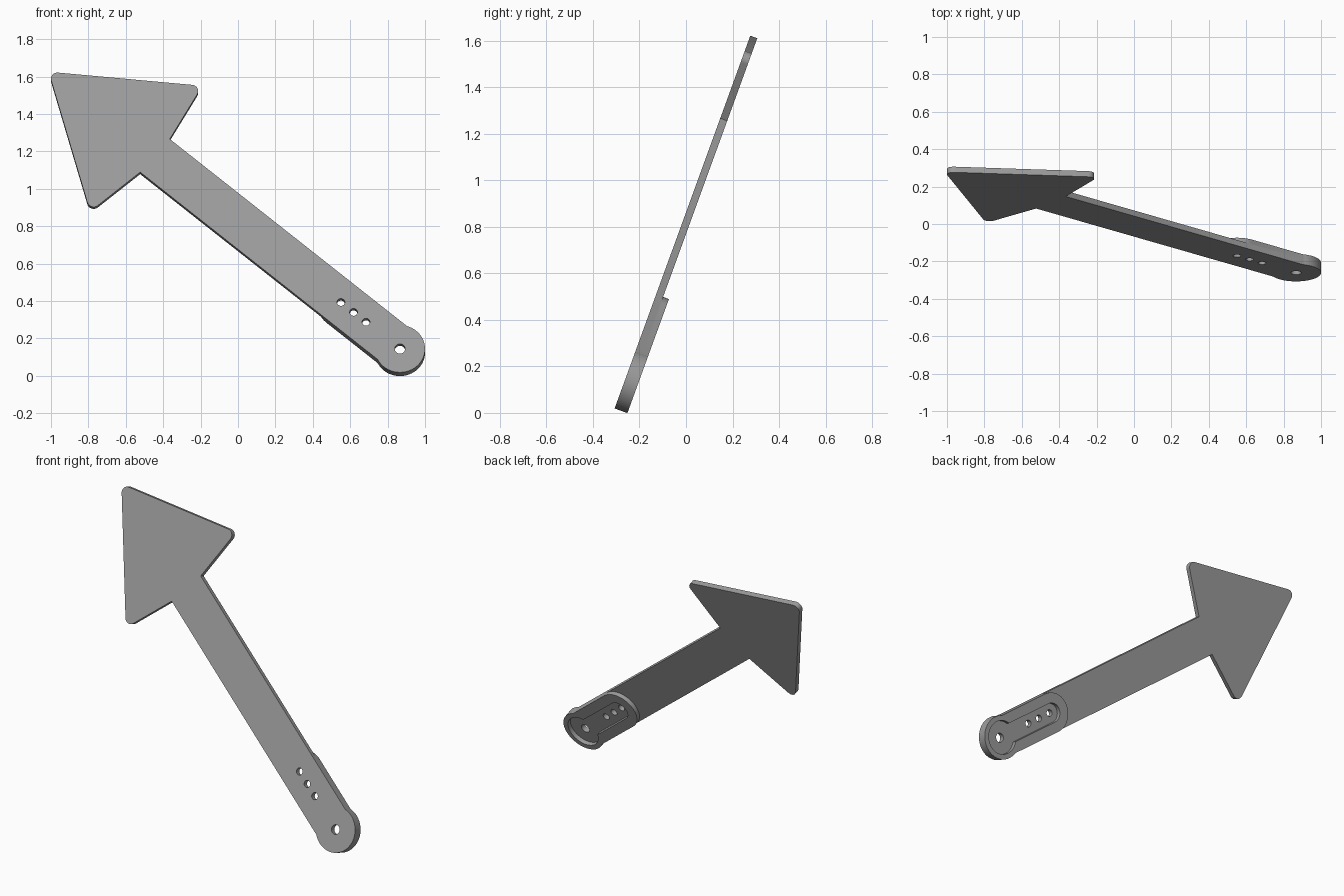
import bpy, bmesh, math
from mathutils import Matrix, Vector

if "Cube" in bpy.data.objects:
    bpy.data.objects.remove(bpy.data.objects["Cube"])

# Local frame: s runs along the shaft, t across it, n through the thickness
TILT, TURN = math.radians(20), math.radians(140)
UP = Vector((0, math.sin(TILT), math.cos(TILT)))
X = Vector((1, 0, 0))
S = X * math.cos(TURN) + UP * math.sin(TURN)
T = X * math.sin(TURN) - UP * math.cos(TURN)
N = S.cross(T)
FRAME = Matrix((S, T, N)).transposed().to_4x4()
FRAME.translation = (0.866, -0.261, 0.145)

HALF, PIVOT_R, PLATE, TOTAL = 0.123, 0.134, 0.032, 0.0585
HOLES = [(0, 0.028), (0.237, 0.021), (0.324, 0.021), (0.412, 0.021)]

grey = bpy.data.materials.new("grey")
grey.diffuse_color = (0.33, 0.33, 0.33, 1)
grey.use_nodes = True
grey.node_tree.nodes["Principled BSDF"].inputs["Base Color"].default_value = grey.diffuse_color


def arc(cs, r, a0, a1, n=24, ct=0.0):
    """Points on an arc, angles in radians from the s axis."""
    return [(cs + r * math.cos(a0 + (a1 - a0) * i / n),
             ct + r * math.sin(a0 + (a1 - a0) * i / n)) for i in range(n + 1)]


def rounded(prev, p, nxt, r, n=8):
    """Replace a convex corner by a tangent arc (counter-clockwise outline)."""
    p = Vector(p)
    a, b = (Vector(prev) - p).normalized(), (Vector(nxt) - p).normalized()
    half = a.angle(b) / 2
    c = p + (a + b).normalized() * r / math.sin(half)
    start = math.atan2(-a.x, a.y) + math.pi
    d = p + a * r / math.tan(half) - c
    start = math.atan2(d.y, d.x)
    return arc(c.x, r, start, start + math.pi - 2 * half, n, c.y)


def keyhole(r, half, end):
    """Round pivot head joined to a narrower round-ended slot."""
    a = math.asin(half / r)
    return arc(0, r, a, 2 * math.pi - a, 48) + arc(end, half, -math.pi / 2, math.pi / 2)


def prism(name, outline, holes, n0, n1, front=True):
    """Extrude an outline with holes from n0 to n1."""
    bm = bmesh.new()
    loops = []
    for pts in [outline] + holes:
        lo, hi = ([bm.verts.new((s, t, n)) for s, t in pts] for n in (n0, n1))
        loops.append((lo, hi))
    for lo, hi in loops:
        for i in range(len(lo)):
            j = (i + 1) % len(lo)
            bm.faces.new((lo[i], lo[j], hi[j], hi[i]))
    for side in ((0, 1) if front else (1,)):
        edges = [bm.edges.get((l[side][i - 1], l[side][i]))
                 for l in loops for i in range(len(l[side]))]
        bmesh.ops.triangle_fill(bm, edges=edges, use_beauty=True,
                                normal=(0, 0, 1 if side else -1))
    bmesh.ops.recalc_face_normals(bm, faces=bm.faces)
    bm.transform(FRAME)
    me = bpy.data.meshes.new(name)
    bm.to_mesh(me)
    bm.free()
    me.materials.append(grey)
    ob = bpy.data.objects.new(name, me)
    bpy.context.collection.objects.link(ob)
    bpy.ops.object.select_all(action='DESELECT')
    ob.select_set(True)
    bpy.context.view_layer.objects.active = ob
    bpy.ops.object.shade_smooth_by_angle(angle=math.radians(30))


# Arrow plate: pivot end, shaft and rounded triangular head, with four holes
neck_lo, neck_hi = (1.71, -HALF), (1.71, HALF)
barb_lo, tip, barb_hi = (1.771, -0.467), (2.452, 0), (1.771, 0.467)
a = math.asin(HALF / PIVOT_R)
plate = (arc(0, PIVOT_R, a, 2 * math.pi - a, 48) + [neck_lo]
         + rounded(neck_lo, barb_lo, tip, 0.035)
         + rounded(barb_lo, tip, barb_hi, 0.035)
         + rounded(tip, barb_hi, neck_hi, 0.035) + [neck_hi])
prism("arrow_plate", plate, [arc(s, r, 0, 2 * math.pi, 24)[:-1] for s, r in HOLES], 0, PLATE)

# Raised rim on the back around the keyhole pocket
prism("mount_rim", keyhole(PIVOT_R, HALF, 0.412), [keyhole(0.103, 0.06, 0.412)],
      PLATE, TOTAL, front=False)
